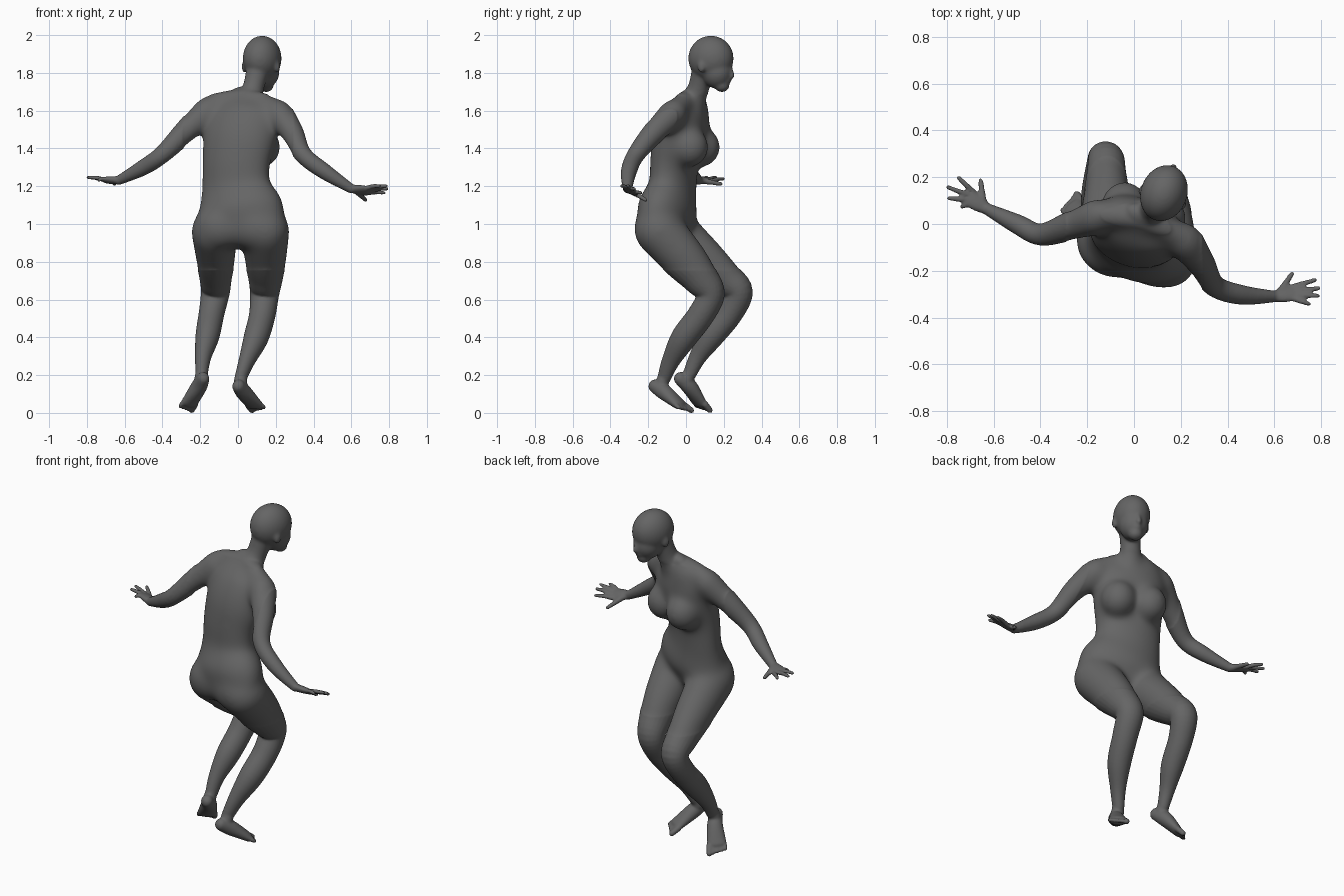
import bpy, bmesh, math
from mathutils import Vector, Matrix

old = bpy.data.objects.get("Cube")
if old:
    bpy.data.objects.remove(old, do_unlink=True)

bm = bmesh.new()
YAW = math.radians(-20)
SIDE = Vector((math.cos(YAW), math.sin(YAW), 0))
FRONT = Vector((-math.sin(YAW), math.cos(YAW), 0))
UP = Vector((0, 0, 1))


def catmull(a, b, c, d, t):
    return 0.5 * (2 * b + (c - a) * t + (2 * a - 5 * b + 4 * c - d) * t ** 2
                  + (3 * b - a - 3 * c + d) * t ** 3)


def tube(sections, side=SIDE, steps=6, count=24):
    """Rounded tube through sections (x, y, z, side radius, depth radius)."""
    raw = [Vector(s if len(s) == 5 else (*s, s[3])) for s in sections]
    pad = [raw[0]] + raw + [raw[-1]]
    path = []
    for i in range(len(raw) - 1):
        path += [catmull(*pad[i:i + 4], k / steps) for k in range(steps)]
    path.append(raw[-1])
    pos = [Vector(p[:3]) for p in path]
    rings = []
    last = len(path) - 1
    for i, p in enumerate(path):
        tan = (pos[min(i + 1, last)] - pos[max(i - 1, 0)]).normalized()
        u = (side - tan * side.dot(tan)).normalized()
        v = tan.cross(u)
        caps = [(0, 1)]
        if i in (0, last):
            angles = [math.radians(a) for a in (0, 25, 50, 72)]
            caps = [(math.sin(a) * (-1 if i == 0 else 1), math.cos(a)) for a in angles]
            if i == 0:
                caps.reverse()
        depth = min(p[3], p[4])
        for push, scale in caps:
            ring = []
            for k in range(count):
                a = math.tau * k / count
                ring.append(bm.verts.new(pos[i] + tan * push * depth
                            + (u * p[3] * math.cos(a) + v * p[4] * math.sin(a)) * scale))
            rings.append(ring)
    for r, s in zip(rings, rings[1:]):
        for k in range(count):
            n = (k + 1) % count
            bm.faces.new((r[k], r[n], s[n], s[k]))
    bm.faces.new(rings[0][::-1])
    bm.faces.new(rings[-1])


def blob(center, radii):
    """Ellipsoid aligned with the figure's side and front."""
    rot = Matrix((SIDE, FRONT, UP)).transposed().to_4x4()
    mat = Matrix.Translation(center) @ rot @ Matrix.Diagonal((*radii, 1))
    bmesh.ops.create_uvsphere(bm, u_segments=28, v_segments=18, radius=1, matrix=mat)


# Torso
tube([(.015, -.115, 1.0, .24, .13), (.01, -.097, 1.08, .24, .148),
      (-.01, -.071, 1.2, .192, .118), (-.01, -.062, 1.32, .188, .12),
      (.008, -.037, 1.45, .203, .132), (.025, -.003, 1.56, .202, .122),
      (.035, .02, 1.63, .165, .087), (.05, .03, 1.675, .1, .052)])
for sign in (1, -1):
    blob(Vector((.008, -.045, 1.41)) + FRONT * .1 + SIDE * .09 * sign, (.1, .105, .108))
    blob(Vector((.01, -.1, .985)) + FRONT * (.012 * sign - .052) + SIDE * .095 * sign,
         (.135, .1, .12))

# Neck and shoulders
tube([(.055, .03, 1.64, .08), (.08, .065, 1.72, .057), (.105, .092, 1.82, .062)])
tube([(-.15, .04, 1.625, .063), (.04, .02, 1.665, .053), (.21, -.06, 1.605, .062)], FRONT)

# Head, built in its own frame: sideways, forward, up from the skull centre
skull = Vector((.128, .132, 1.88))


def head(side, fwd, up, *radii):
    blob(skull + SIDE * side + FRONT * fwd + UP * up, radii)


head(0, 0, 0, .1, .123, .12)
head(0, .033, -.07, .08, .084, .09)
head(0, .062, -.145, .04, .04, .034)
head(0, .088, -.118, .03, .026, .018)
head(0, .095, -.015, .055, .024, .018)
tube([(*(skull + FRONT * f + UP * h), r) for f, h, r in
      ((.106, -.04, .011), (.116, -.075, .013), (.119, -.093, .016))])
for sign in (1, -1):
    head(sign * .094, -.02, -.045, .013, .022, .032)

# Arms
tube([(-.16, .03, 1.6, .08), (-.28, -.012, 1.49, .062), (-.4, -.045, 1.372, .047),
      (-.5, 0, 1.303, .042), (-.63, .065, 1.235, .025)], FRONT)
tube([(.215, -.07, 1.585, .08), (.285, -.17, 1.487, .062), (.345, -.265, 1.37, .047),
      (.46, -.303, 1.28, .042), (.6, -.31, 1.19, .025)], FRONT)


def hand(wrist, knuckle, thumb, tips):
    """Flat palm, four spread fingers and a thumb."""
    wrist, knuckle, thumb = Vector(wrist), Vector(knuckle), Vector(thumb)
    across = thumb - wrist
    d = (knuckle - wrist).normalized()
    across = (across - d * across.dot(d)).normalized()
    mid = wrist.lerp(knuckle, .5)
    tube([(*wrist, .025, .021), (*mid, .036, .02), (*knuckle, .039, .016)], across)
    for k, tip in enumerate(tips):
        base, tip = knuckle + across * (.03 - .02 * k), Vector(tip)
        tube([(*base, .013), (*(base.lerp(tip, .5) + UP * .004), .012), (*tip, .01)],
             across, 3, 10)
    base = wrist.lerp(knuckle, .3) + across * .012
    tube([(*base, .018), (*base.lerp(thumb, .5), .014), (*thumb, .011)], d, 3, 10)


hand((-.63, .065, 1.235), (-.7, .11, 1.235), (-.655, .185, 1.215),
     [(-.75, .198, 1.243), (-.795, .157, 1.25), (-.79, .11, 1.25), (-.735, .073, 1.235)])
hand((.6, -.31, 1.19), (.68, -.295, 1.18), (.675, -.213, 1.13),
     [(.773, -.24, 1.168), (.79, -.275, 1.19), (.785, -.307, 1.205), (.748, -.342, 1.205)])

# Legs
tube([(-.125, -.075, .97, .124, .135), (-.118, .092, .82, .104, .116), (-.118, .21, .715, .085, .093),
      (-.12, .28, .642, .077, .074), (-.14, .232, .53, .068, .069),
      (-.162, .135, .41, .063, .067), (-.185, .063, .3, .043, .047), (-.192, .02, .21, .032, .036)])
tube([(.143, -.145, .97, .132, .133), (.146, -.01, .82, .112, .12), (.146, .078, .715, .091, .097),
      (.14, .13, .63, .078, .075), (.128, .078, .52, .07, .071),
      (.095, -.012, .4, .065, .069), (.047, -.08, .28, .043, .049), (.015, -.115, .19, .032, .037)])


def foot(heel, arch, ball, inner):
    """Tapered foot with five toes; inner picks the big toe side."""
    heel, arch, ball = Vector(heel), Vector(arch), Vector(ball)
    d = (ball - heel).normalized()
    across = d.cross(UP).normalized() * inner
    tube([(*heel, .034, .036), (*arch, .044, .042), (*ball, .054, .026)], across)
    for k in range(5):
        base = ball + across * (.042 - .022 * k) + d * .012
        tip = base + d * (.045 - .007 * k)
        r = .018 if k == 0 else .013
        tube([(*base, r), (*tip, r * .9)], across, 3, 10)


foot((-.185, -.03, .185), (-.208, .02, .14), (-.256, .07, .058), 1)
foot((.003, -.165, .145), (.03, -.115, .113), (.085, -.035, .047), -1)
tube([(-.192, .02, .22, .032), (-.195, .005, .18, .037)])
tube([(.015, -.115, .2, .032), (.012, -.13, .15, .037)])

# Fuse the parts into one skin
bmesh.ops.recalc_face_normals(bm, faces=bm.faces)
rough = bpy.data.meshes.new("body")
bm.to_mesh(rough)
bm.free()
body = bpy.data.objects.new("body", rough)
bpy.context.collection.objects.link(body)
remesh = body.modifiers.new("fuse", 'REMESH')
remesh.mode = 'VOXEL'
remesh.voxel_size = .0065
smooth = body.modifiers.new("soften", 'SMOOTH')
smooth.factor = .5
smooth.iterations = 5
graph = bpy.context.evaluated_depsgraph_get()
skin = bpy.data.meshes.new_from_object(body.evaluated_get(graph))
body.modifiers.clear()
body.data = skin

# Blend chest, hips and shoulders strongly, the face lightly
bm = bmesh.new()
bm.from_mesh(skin)
core = [v for v in bm.verts if .76 < v.co.z < 1.69 and abs(v.co.x) < .29]
face = [v for v in bm.verts if v.co.z > 1.69]
for verts, rounds in ((core, 100), (face, 8)):
    for _ in range(rounds):
        bmesh.ops.smooth_vert(bm, verts=verts, factor=.5,
                              use_axis_x=True, use_axis_y=True, use_axis_z=True)
bm.to_mesh(skin)
bm.free()

# Rest the lowest toe on the floor
low = min(v.co.z for v in skin.vertices)
skin.transform(Matrix.Translation((0, 0, -low)))

grey = bpy.data.materials.new("dark grey")
grey.use_nodes = True
tone = (.13, .13, .13, 1)
grey.diffuse_color = tone
grey.node_tree.nodes["Principled BSDF"].inputs["Base Color"].default_value = tone
skin.materials.clear()
skin.materials.append(grey)
skin.polygons.foreach_set("use_smooth", [True] * len(skin.polygons))
skin.update()
